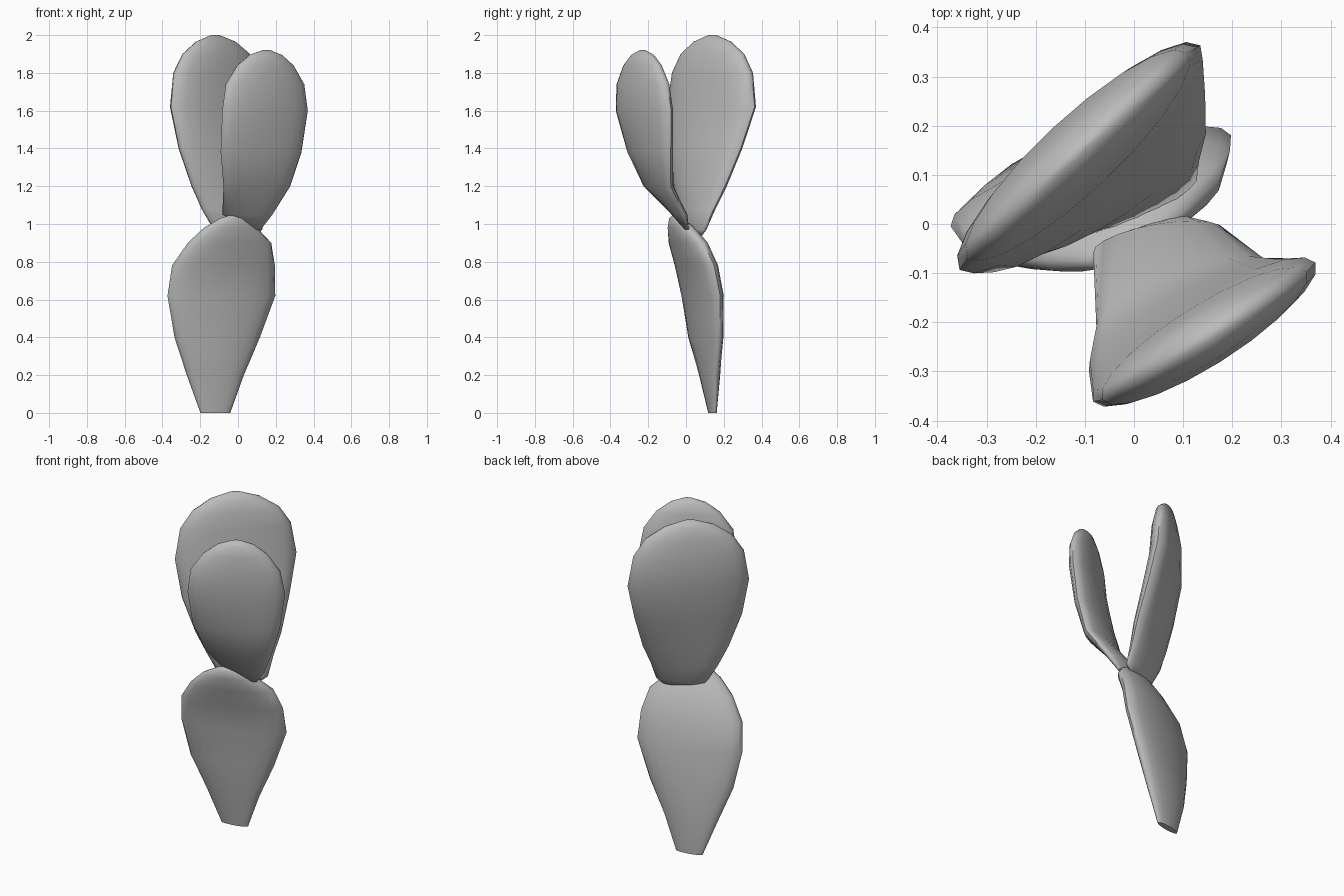
import bpy, bmesh, math

cube = bpy.data.objects.get("Cube")
if cube:
    bpy.data.objects.remove(cube, do_unlink=True)

SIDES = 20

# Single matte grey
grey = bpy.data.materials.new("plain grey")
grey.use_nodes = True
colour = (0.5, 0.5, 0.5, 1.0)
grey.diffuse_color = colour
grey.node_tree.nodes["Principled BSDF"].inputs["Base Color"].default_value = colour


def make_pad(name, sections):
    """Loft flattened ellipses; each section is
    (height, centre x, centre y, half width, half thickness, turn in degrees)."""
    bm = bmesh.new()
    rings = []
    for z, cx, cy, half_width, half_thick, turn in sections:
        c, s = math.cos(math.radians(turn)), math.sin(math.radians(turn))
        ring = []
        for i in range(SIDES):
            angle = math.tau * i / SIDES
            u = half_width * math.cos(angle)
            v = half_thick * math.sin(angle)
            ring.append(bm.verts.new((cx + u * c - v * s, cy + u * s + v * c, z)))
        rings.append(ring)
    for low, high in zip(rings, rings[1:]):
        for i in range(SIDES):
            j = (i + 1) % SIDES
            bm.faces.new((low[i], low[j], high[j], high[i]))
    bm.faces.new(list(reversed(rings[0])))
    bm.faces.new(rings[-1])
    bmesh.ops.recalc_face_normals(bm, faces=bm.faces)
    mesh = bpy.data.meshes.new(name)
    bm.to_mesh(mesh)
    bm.free()
    mesh.materials.append(grey)
    pad = bpy.data.objects.new(name, mesh)
    bpy.context.collection.objects.link(pad)
    bpy.ops.object.select_all(action="DESELECT")
    pad.select_set(True)
    bpy.context.view_layer.objects.active = pad
    bpy.ops.object.shade_smooth_by_angle(angle=math.radians(60))
    return pad


# Lower pad, cut flat at the ground and leaning forward
make_pad("lower_pad", [
    (0, -.12, .14, .08, .018, 10),
    (.2, -.12, .125, .155, .045, 13),
    (.4, -.11, .105, .238, .06, 18),
    (.62, -.088, .088, .3, .066, 18),
    (.78, -.077, .055, .288, .07, 19),
    (.9, -.045, .012, .235, .07, 20),
    (.98, -.04, -.025, .15, .055, 20),
    (1.03, -.03, -.052, .07, .03, 20),
    (1.045, -.03, -.06, .02, .01, 20),
])

# Rear upper pad, twisting as it rises and leaning back
make_pad("rear_upper_pad", [
    (.94, .01, .05, .09, .015, 22),
    (.97, 0, .045, .14, .035, 23),
    (1.08, -.03, .06, .185, .05, 28),
    (1.2, -.05, .075, .235, .063, 34),
    (1.4, -.085, .1, .295, .075, 40),
    (1.62, -.11, .135, .335, .08, 43),
    (1.8, -.115, .14, .305, .075, 43),
    (1.9, -.115, .14, .24, .058, 43),
    (1.965, -.118, .14, .14, .04, 43),
    (2, -.12, .14, .03, .01, 43),
])

# Front upper pad, curving out toward the front
make_pad("front_upper_pad", [
    (.97, .09, .005, .03, .012, 5),
    (1.05, .05, -.035, .135, .035, 10),
    (1.2, .1, -.145, .188, .05, 20),
    (1.38, .122, -.19, .24, .06, 27),
    (1.6, .143, -.22, .267, .066, 32),
    (1.74, .143, -.228, .245, .062, 32),
    (1.84, .145, -.23, .175, .05, 32),
    (1.895, .147, -.23, .1, .035, 32),
    (1.92, .15, -.23, .025, .01, 32),
])
